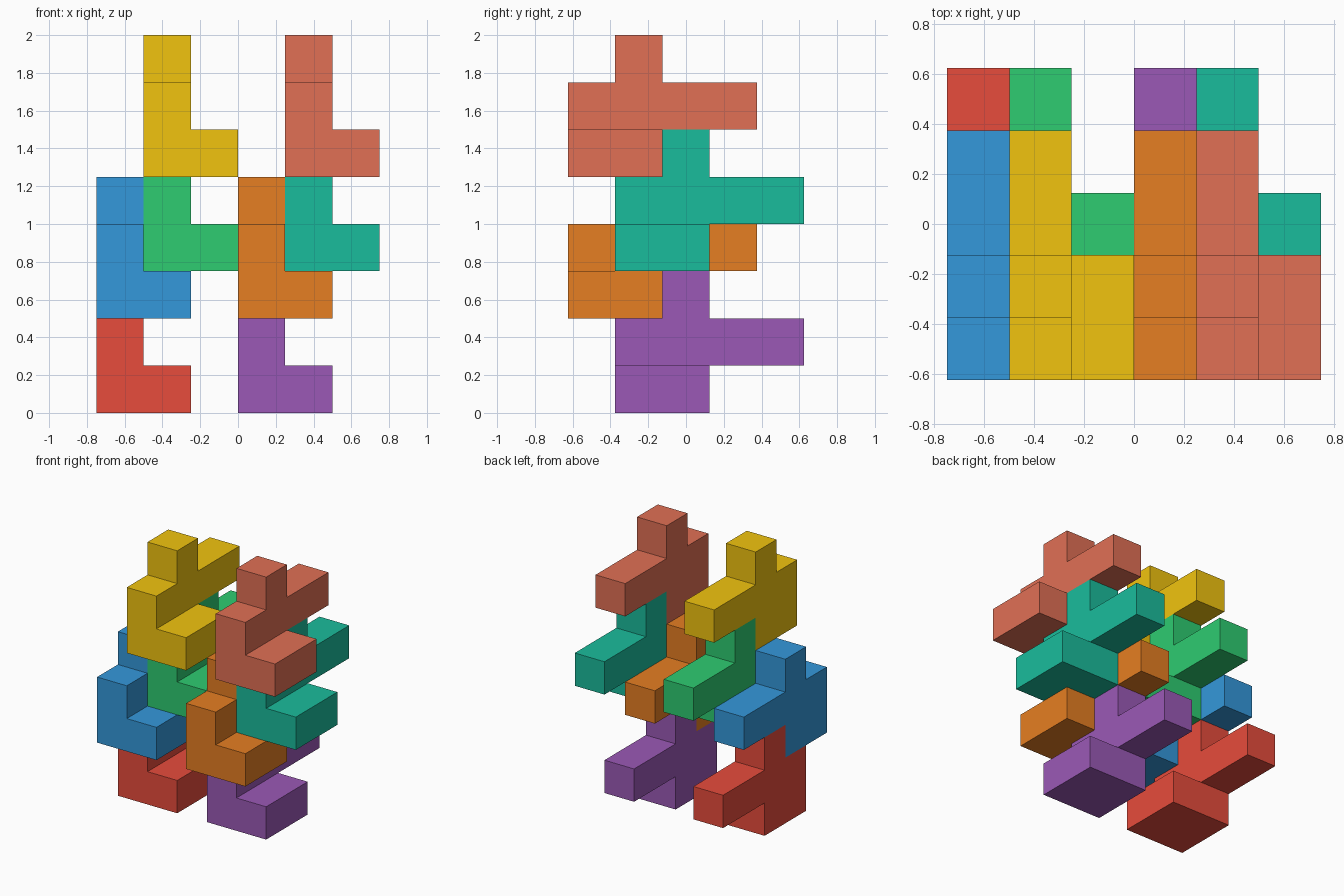
import bpy, bmesh, math
from mathutils import Vector

if "Cube" in bpy.data.objects:
    bpy.data.objects.remove(bpy.data.objects["Cube"])

U = 0.25  # edge length of one unit cube

# Unit cubes of one interlocking piece: 2x2 foot, four-long bar, single knob
FOOT = [(x, y, 0) for x in (0, 1) for y in (0, 1)]
BAR = [(0, y, 1) for y in range(4)]
KNOB = [(0, 1, 2)]
CELLS = set(FOOT + BAR + KNOB)


def linear(hex_code):
    rgb = [int(hex_code[i:i + 2], 16) / 255 for i in (0, 2, 4)]
    return [c / 12.92 if c <= 0.04045 else ((c + 0.055) / 1.055) ** 2.4 for c in rgb] + [1.0]


def piece_mesh(name):
    """Outer skin of the cubes, with flat regions merged into single faces."""
    bm = bmesh.new()
    for cell in CELLS:
        centre = Vector(cell) + Vector((0.5, 0.5, 0.5))
        for axis in range(3):
            for sign in (-1, 1):
                n = Vector((0, 0, 0))
                n[axis] = sign
                if tuple(int(c + d) for c, d in zip(cell, n)) in CELLS:
                    continue
                a = Vector((0, 0, 0))
                a[(axis + 1) % 3] = 0.5
                b = n.cross(a)
                mid = centre + n * 0.5
                corners = (mid - a - b, mid + a - b, mid + a + b, mid - a + b)
                bm.faces.new([bm.verts.new(p * U) for p in corners])
    bmesh.ops.remove_doubles(bm, verts=bm.verts, dist=1e-4)
    bmesh.ops.dissolve_limit(bm, angle_limit=math.radians(1), verts=bm.verts, edges=bm.edges)
    bmesh.ops.recalc_face_normals(bm, faces=bm.faces)
    mesh = bpy.data.meshes.new(name)
    bm.to_mesh(mesh)
    bm.free()
    return mesh


def add_piece(name, colour, location):
    mat = bpy.data.materials.new(name + "_paint")
    mat.diffuse_color = linear(colour)
    mat.use_nodes = True
    mat.node_tree.nodes["Principled BSDF"].inputs["Base Color"].default_value = mat.diffuse_color
    mesh = piece_mesh(name)
    mesh.materials.append(mat)
    obj = bpy.data.objects.new(name, mesh)
    obj.location = location
    bpy.context.collection.objects.link(obj)


# Two identical stacks of four pieces, alternating back and forward as they rise
STEPS = [(0, -0.375, 0), (0, -0.625, 0.5), (0.25, -0.375, 0.75), (0.25, -0.625, 1.25)]
STACKS = {
    -0.75: [("red", "e74c3c"), ("blue", "3498db"), ("green", "2ecc71"), ("yellow", "f1c40f")],
    0.0: [("purple", "9b59b6"), ("orange", "e67e22"), ("teal", "1abc9c"), ("salmon", "e17055")],
}
for x0, pieces in STACKS.items():
    for (label, colour), (dx, y, z) in zip(pieces, STEPS):
        add_piece(label + "_piece", colour, (x0 + dx, y, z))
